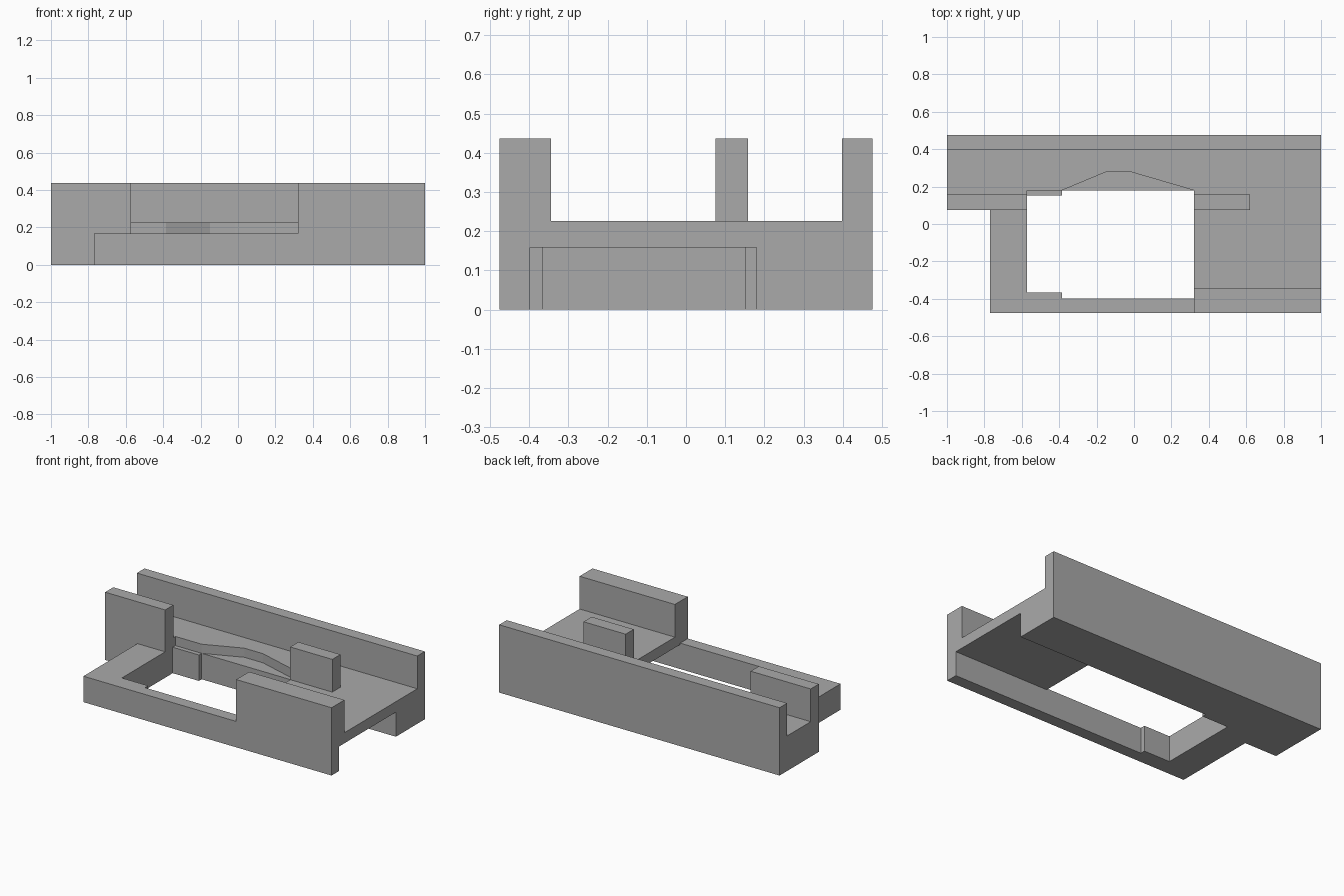
import bpy
import bmesh

default = bpy.data.objects.get("Cube")
if default:
    bpy.data.objects.remove(default, do_unlink=True)

# Single flat colour
grey = bpy.data.materials.new("plain_grey")
grey.use_nodes = True
grey.diffuse_color = (0.4, 0.4, 0.4, 1)
grey.node_tree.nodes["Principled BSDF"].inputs["Base Color"].default_value = (0.4, 0.4, 0.4, 1)


def prism(name, outline, z0, z1):
    """Vertical prism over a counter-clockwise outline."""
    bm = bmesh.new()
    base = bm.faces.new([bm.verts.new((x, y, z0)) for x, y in outline])
    top = bmesh.ops.extrude_face_region(bm, geom=[base])["geom"]
    verts = [v for v in top if isinstance(v, bmesh.types.BMVert)]
    bmesh.ops.translate(bm, verts=verts, vec=(0, 0, z1 - z0))
    bmesh.ops.recalc_face_normals(bm, faces=bm.faces)
    mesh = bpy.data.meshes.new(name)
    bm.to_mesh(mesh)
    bm.free()
    mesh.materials.append(grey)
    obj = bpy.data.objects.new(name, mesh)
    bpy.context.collection.objects.link(obj)
    return obj


def box(name, x0, x1, y0, y1, z0, z1):
    return prism(name, [(x0, y0), (x1, y0), (x1, y1), (x0, y1)], z0, z1)


def cut(target, cutter):
    cutter.hide_render = True
    mod = target.modifiers.new(cutter.name, "BOOLEAN")
    mod.operation = "DIFFERENCE"
    mod.solver = "EXACT"
    mod.object = cutter
    bpy.context.view_layer.objects.active = target
    bpy.ops.object.modifier_apply(modifier=mod.name)
    bpy.data.objects.remove(cutter, do_unlink=True)


# Main levels and edges
LOW, HIGH = -0.2, 0.6
FLOOR, SHELF, SLOT_TOP = 0.226, 0.167, 0.158
POCKET_L, POCKET_R = -0.572, 0.32
RIB_FRONT, RIB_BACK = 0.075, 0.158
SLOT_FRONT, SLOT_BACK = -0.398, 0.18
OUT = 1.2

housing = box("rail_housing", -1, 1, -0.475, 0.475, 0, 0.437)

# Long channel behind the rib, and the front channel beside it
cut(housing, box("back_channel", -OUT, OUT, RIB_BACK, 0.398, FLOOR, HIGH))
cut(housing, box("front_channel", 0, OUT, -0.344, RIB_FRONT, FLOOR, HIGH))
cut(housing, box("rib_end", 0.62, OUT, 0, 0.25, FLOOR, HIGH))

# Low shelf around the pocket and the missing front corner
cut(housing, box("pocket_shelf", POCKET_L, POCKET_R, -OUT, SLOT_BACK, SHELF, HIGH))
cut(housing, box("end_shelf", -OUT, POCKET_L + 0.1, -OUT, RIB_FRONT, SHELF, HIGH))
cut(housing, box("corner", -OUT, -0.77, -OUT, RIB_FRONT, LOW, HIGH))

# Through pocket with a narrower end, and the tunnel leading to it
cut(housing, box("narrow_pocket", POCKET_L, POCKET_R, -0.366, 0.152, LOW, HIGH))
cut(housing, box("wide_pocket", -0.385, POCKET_R, SLOT_FRONT, SLOT_BACK, LOW, HIGH))
cut(housing, box("tunnel", 0, OUT, SLOT_FRONT, SLOT_BACK, LOW, SLOT_TOP))

# Sloped finger relief at the back of the pocket
relief = [(-0.385, 0.1), (POCKET_R, 0.1), (POCKET_R, SLOT_BACK),
          (-0.016, 0.278), (-0.15, 0.278), (-0.385, SLOT_BACK)]
cut(housing, prism("finger_relief", relief, SHELF, HIGH))
